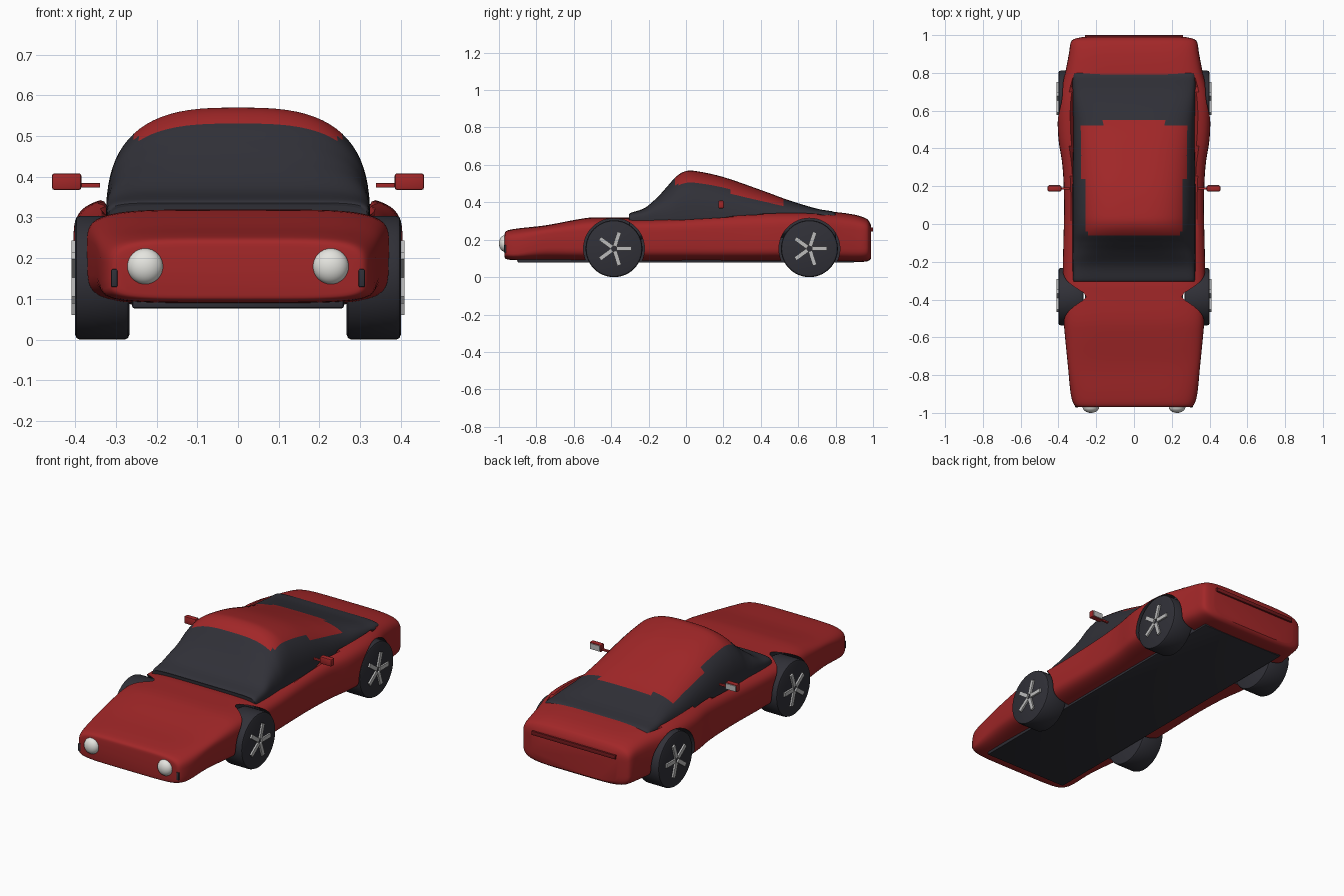
import bpy, bmesh, math
from mathutils import Vector, Matrix

if "Cube" in bpy.data.objects:
    bpy.data.objects.remove(bpy.data.objects["Cube"])


def material(name, rgb):
    m = bpy.data.materials.new(name)
    m.diffuse_color = (*rgb, 1)
    m.use_nodes = True
    m.node_tree.nodes["Principled BSDF"].inputs["Base Color"].default_value = m.diffuse_color
    return m


RED = material("red_paint", (0.36, 0.02, 0.021))
DARK = material("dark_glass_and_rubber", (0.03, 0.03, 0.039))
SILVER = material("silver", (0.5, 0.5, 0.5))
WHITE = material("lamp_white", (0.78, 0.78, 0.74))
TAIL = material("dark_red", (0.17, 0.01, 0.012))


def finish(bm, name, mats, angle=35):
    bmesh.ops.recalc_face_normals(bm, faces=bm.faces[:])
    me = bpy.data.meshes.new(name)
    bm.to_mesh(me)
    bm.free()
    for m in mats:
        me.materials.append(m)
    ob = bpy.data.objects.new(name, me)
    bpy.context.collection.objects.link(ob)
    smooth(ob, angle)
    return ob


def smooth(ob, angle=35):
    bpy.ops.object.select_all(action='DESELECT')
    ob.select_set(True)
    bpy.context.view_layer.objects.active = ob
    bpy.ops.object.shade_smooth_by_angle(angle=math.radians(angle))


def box(name, centre, size, mat, bevel=0.0):
    bm = bmesh.new()
    bmesh.ops.create_cube(bm, size=1, matrix=Matrix.Translation(centre) @ Matrix.Diagonal((*size, 1)))
    if bevel:
        bmesh.ops.bevel(bm, geom=bm.edges[:], offset=bevel, segments=2, profile=0.5, affect='EDGES')
    return finish(bm, name, [mat])


def spline(rows, steps):
    """Catmull-Rom through the section rows."""
    out = []
    for i in range(len(rows) - 1):
        p = [rows[max(0, min(len(rows) - 1, i + k))] for k in (-1, 0, 1, 2)]
        for s in range(steps):
            t = s / steps
            out.append([0.5 * (2 * b + (c - a) * t + (2 * a - 5 * b + 4 * c - d) * t * t
                               + (3 * b - a - 3 * c + d) * t ** 3) for a, b, c, d in zip(*p)])
    return out + [list(rows[-1])]


def loft(rows, seg, steps, tweak=None):
    """Superellipse rings from rows of (y, half width, low z, middle z, top z, exponent)."""
    bm = bmesh.new()
    rings = []
    for y, w, lo, mid, top, n in spline(rows, steps):
        ring = []
        for k in range(seg):
            a = 2 * math.pi * k / seg
            c, s = math.cos(a), math.sin(a)
            x = w * math.copysign(abs(c) ** (2 / n), c)
            h = top - mid if s > 0 else mid - lo
            z = mid + h * math.copysign(abs(s) ** (2 / n), s)
            if tweak:
                z = tweak(x, y, z)
            ring.append(bm.verts.new((x, y, z)))
        rings.append(ring)
    for r, q in zip(rings, rings[1:]):
        for k in range(seg):
            j = (k + 1) % seg
            bm.faces.new((r[k], r[j], q[j], q[k]))
    bm.faces.new(rings[0])
    bm.faces.new(rings[-1])
    return bm


# Body shell: y, half width, low z, top z
body_rows = [(-.97, .29, .11, .225), (-.96, .315, .096, .247), (-.9, .335, .09, .26),
             (-.75, .35, .09, .277), (-.6, .365, .088, .305), (-.5, .373, .086, .319),
             (-.35, .378, .086, .318), (-.15, .375, .086, .32), (.1, .37, .086, .335),
             (.3, .378, .086, .349), (.45, .4, .086, .356), (.6, .405, .086, .358),
             (.7, .394, .084, .354), (.8, .365, .082, .348), (.9, .345, .08, .334),
             (.96, .335, .083, .315), (.98, .315, .09, .297), (.99, .27, .1, .275)]


def recess(x, y, z):
    # sink the deck that lies under the cabin
    return min(z, 0.305) if abs(x) < 0.325 and -0.27 < y < 0.77 else z


body = finish(loft([(y, w, lo, 0.15 + 0.05 * (y > -.8), top, 5) for y, w, lo, top in body_rows],
                   64, 4, recess), "body", [RED, DARK])

# Wheel arches cut from the body
WHEEL_Y, WHEEL_Z, WHEEL_R = (-0.385, 0.66), 0.152, 0.152
TURN = Matrix.Rotation(math.pi / 2, 4, 'Y')
bm = bmesh.new()
for y in WHEEL_Y:
    for s in (-1, 1):
        bmesh.ops.create_cone(bm, cap_ends=True, segments=48, radius1=0.163, radius2=0.163, depth=0.25,
                              matrix=Matrix.Translation((s * 0.38, y, WHEEL_Z)) @ TURN)
for f in bm.faces:
    f.material_index = 1
cutter = finish(bm, "arch_cutter", [RED, DARK])
cutter.hide_render = True
mod = body.modifiers.new("arches", 'BOOLEAN')
mod.operation, mod.solver, mod.object = 'DIFFERENCE', 'EXACT', cutter
bpy.context.view_layer.objects.active = body
bpy.ops.object.modifier_apply(modifier=mod.name)
bpy.data.objects.remove(cutter)
smooth(body)

# Cabin: y, half width, top z, squareness
cabin_rows = [(-.303, .31, .33, 8), (-.297, .322, .343, 8), (-.22, .325, .37, 6), (-.15, .325, .43, 4),
              (-.1, .325, .485, 3.2), (-.05, .325, .54, 3), (0, .325, .567, 2.9), (.06, .325, .566, 2.9),
              (.2, .325, .535, 2.9), (.4, .322, .466, 3), (.55, .322, .411, 3.6), (.7, .325, .366, 6),
              (.785, .325, .351, 8), (.803, .31, .335, 8)]
bm = loft([(y, w, .2, .27, top, n) for y, w, top, n in cabin_rows], 80, 5)
for f in bm.faces:
    c = f.calc_center_median()
    limit = 0.25 if c.y < 0.23 else 0.28 if c.y < 0.52 else 0.17
    f.material_index = int(not (-0.055 < c.y < 0.55 and abs(c.x) < limit and c.z > 0.35))
finish(bm, "cabin", [RED, DARK])

# Floor and tail strip
box("floor", (0, 0, 0.09), (0.52, 1.8, 0.026), DARK, 0.005)
box("tail_strip", (0, 0.992, 0.255), (0.52, 0.016, 0.022), TAIL, 0.003)

# Wheels with five spokes on the outer face
for end, y in zip(("front", "rear"), WHEEL_Y):
    for side, s in (("left", 1), ("right", -1)):
        bm = bmesh.new()
        bmesh.ops.create_cone(bm, cap_ends=True, segments=48, radius1=WHEEL_R, radius2=WHEEL_R, depth=0.133,
                              matrix=Matrix.Translation((s * 0.3335, y, WHEEL_Z)) @ TURN)
        rims = [e for e in bm.edges if abs(e.verts[0].co.x - e.verts[1].co.x) < 1e-4]
        bmesh.ops.bevel(bm, geom=rims, offset=0.012, segments=2, profile=0.5, affect='EDGES')
        finish(bm, f"{end}_{side}_tyre", [DARK])
        bm = bmesh.new()
        for k in range(5):
            bmesh.ops.create_cube(bm, size=1, matrix=Matrix.Translation((s * 0.402, y, WHEEL_Z))
                                  @ Matrix.Rotation(k * math.tau / 5, 4, 'X')
                                  @ Matrix.Translation((0, 0.053, 0)) @ Matrix.Diagonal((0.015, 0.08, 0.022, 1)))
        finish(bm, f"{end}_{side}_spokes", [SILVER])

# Headlights, front slots and door mirrors
for side, s in (("left", 1), ("right", -1)):
    bm = bmesh.new()
    bmesh.ops.create_uvsphere(bm, u_segments=32, v_segments=16, radius=1,
                              matrix=Matrix.Translation((s * 0.228, -0.968, 0.18))
                              @ Matrix.Diagonal((0.044, 0.032, 0.044, 1)))
    finish(bm, side + "_headlight", [WHITE])
    box(side + "_front_slot", (s * 0.304, -0.957, 0.151), (0.015, 0.03, 0.044), DARK, 0.003)
    box(side + "_mirror", (s * 0.421, 0.188, 0.388), (0.072, 0.03, 0.041), RED, 0.006)
    box(side + "_mirror_glass", (s * 0.421, 0.204, 0.388), (0.06, 0.006, 0.031), SILVER)
    box(side + "_mirror_arm", (s * 0.366, 0.188, 0.379), (0.055, 0.012, 0.011), RED, 0.002)
